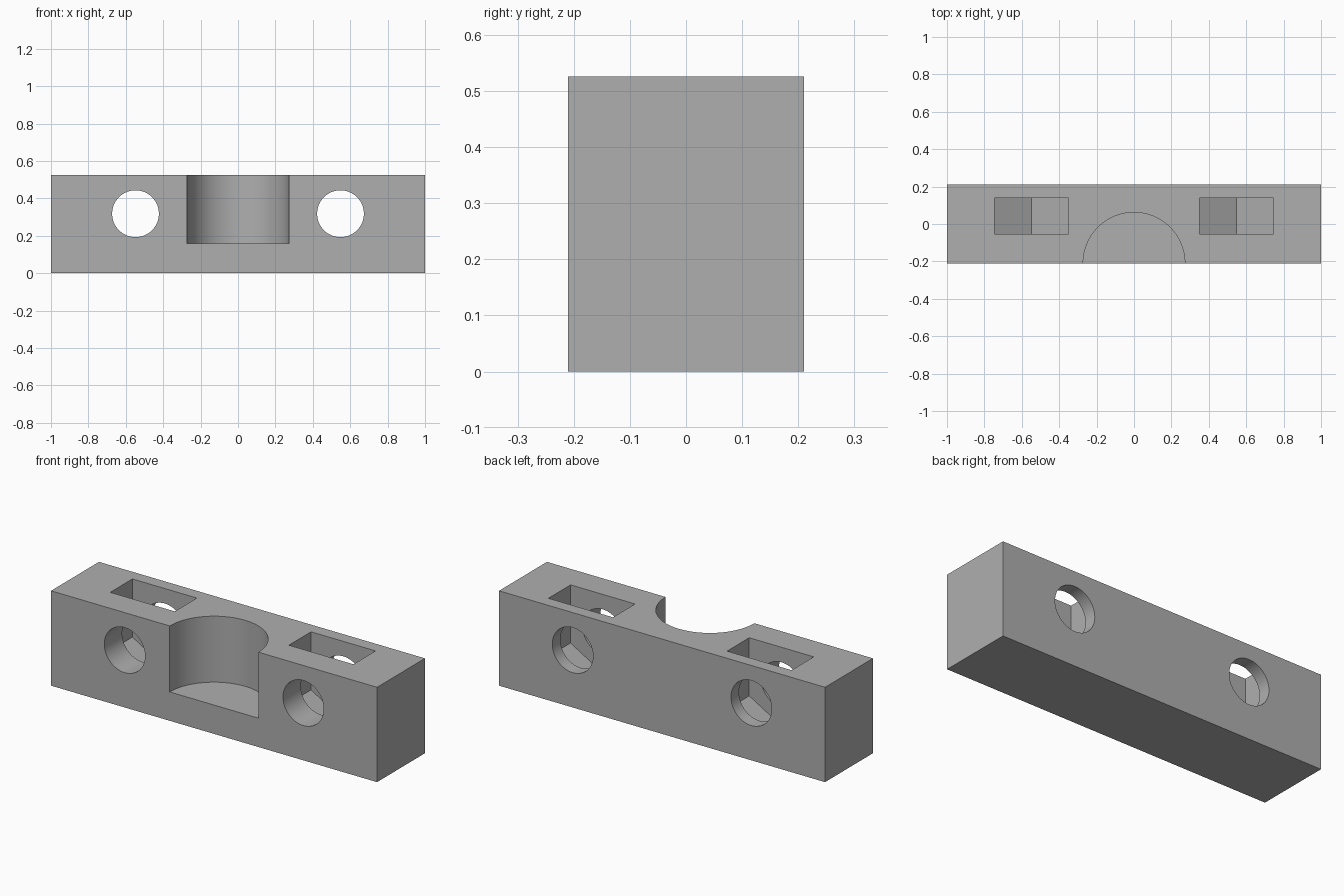
import bpy, bmesh
from math import cos, sin, pi, sqrt
from mathutils import Vector

if "Cube" in bpy.data.objects:
    bpy.data.objects.remove(bpy.data.objects["Cube"], do_unlink=True)

WIDTH, DEPTH, HEIGHT = 2.0, 0.42, 0.526
HOLE_X, HOLE_Z, HOLE_R = 0.548, 0.318, 0.125
NUT_HALF = 0.198                      # half the width of the nut across its flats
SLOT_FRONT, SLOT_BACK = -0.054, 0.14
SEAT_R, SEAT_Z = 0.272, 0.16

grey = bpy.data.materials.new("mid grey")
grey.use_nodes = True
colour = (0.43, 0.43, 0.43, 1)
grey.diffuse_color = colour
grey.node_tree.nodes["Principled BSDF"].inputs["Base Color"].default_value = colour


def prism(name, base, offset):
    """Extrude a closed outline by an offset into a solid."""
    bm = bmesh.new()
    face = bm.faces.new([bm.verts.new(p) for p in base])
    top = bmesh.ops.extrude_face_region(bm, geom=[face], use_keep_orig=True)["geom"]
    moved = [v for v in top if isinstance(v, bmesh.types.BMVert)]
    bmesh.ops.translate(bm, verts=moved, vec=Vector(offset))
    bmesh.ops.recalc_face_normals(bm, faces=bm.faces)
    mesh = bpy.data.meshes.new(name)
    bm.to_mesh(mesh)
    bm.free()
    mesh.materials.append(grey)
    obj = bpy.data.objects.new(name, mesh)
    bpy.context.collection.objects.link(obj)
    return obj


def circle(radius, count=96):
    return [(radius * cos(2 * pi * i / count), radius * sin(2 * pi * i / count))
            for i in range(count)]


# Solid block
w, d = WIDTH / 2, DEPTH / 2
block = prism("clamp_block", [(-w, -d, 0), (w, -d, 0), (w, d, 0), (-w, d, 0)], (0, 0, HEIGHT))

# Half-round seat in the front
cutters = [prism("seat_cutter", [(x, y - d, SEAT_Z) for x, y in circle(SEAT_R)], (0, 0, 1))]

# Bolt holes through the depth, and nut slots with a pointed hexagonal floor
nut_r = NUT_HALF * 2 / sqrt(3)
shoulder, tip = HOLE_Z - nut_r / 2, HOLE_Z - nut_r
slot = [(-NUT_HALF, 1), (-NUT_HALF, shoulder), (0, tip), (NUT_HALF, shoulder), (NUT_HALF, 1)]
for side, sign in (("left", 1), ("right", -1)):
    cx = sign * HOLE_X
    cutters.append(prism(side + "_bolt_hole_cutter",
                         [(cx + x, -1, HOLE_Z + z) for x, z in circle(HOLE_R)], (0, 2, 0)))
    cutters.append(prism(side + "_nut_slot_cutter",
                         [(cx + x, SLOT_FRONT, z) for x, z in slot],
                         (0, SLOT_BACK - SLOT_FRONT, 0)))

# Cut everything out of the block
bpy.ops.object.select_all(action="DESELECT")
block.select_set(True)
bpy.context.view_layer.objects.active = block
for cutter in cutters:
    cutter.hide_render = True
    cut = block.modifiers.new(cutter.name, "BOOLEAN")
    cut.operation, cut.solver, cut.object = "DIFFERENCE", "EXACT", cutter
    bpy.ops.object.modifier_apply(modifier=cut.name)
    bpy.data.objects.remove(cutter, do_unlink=True)

bpy.ops.object.shade_smooth_by_angle(angle=pi / 6)
